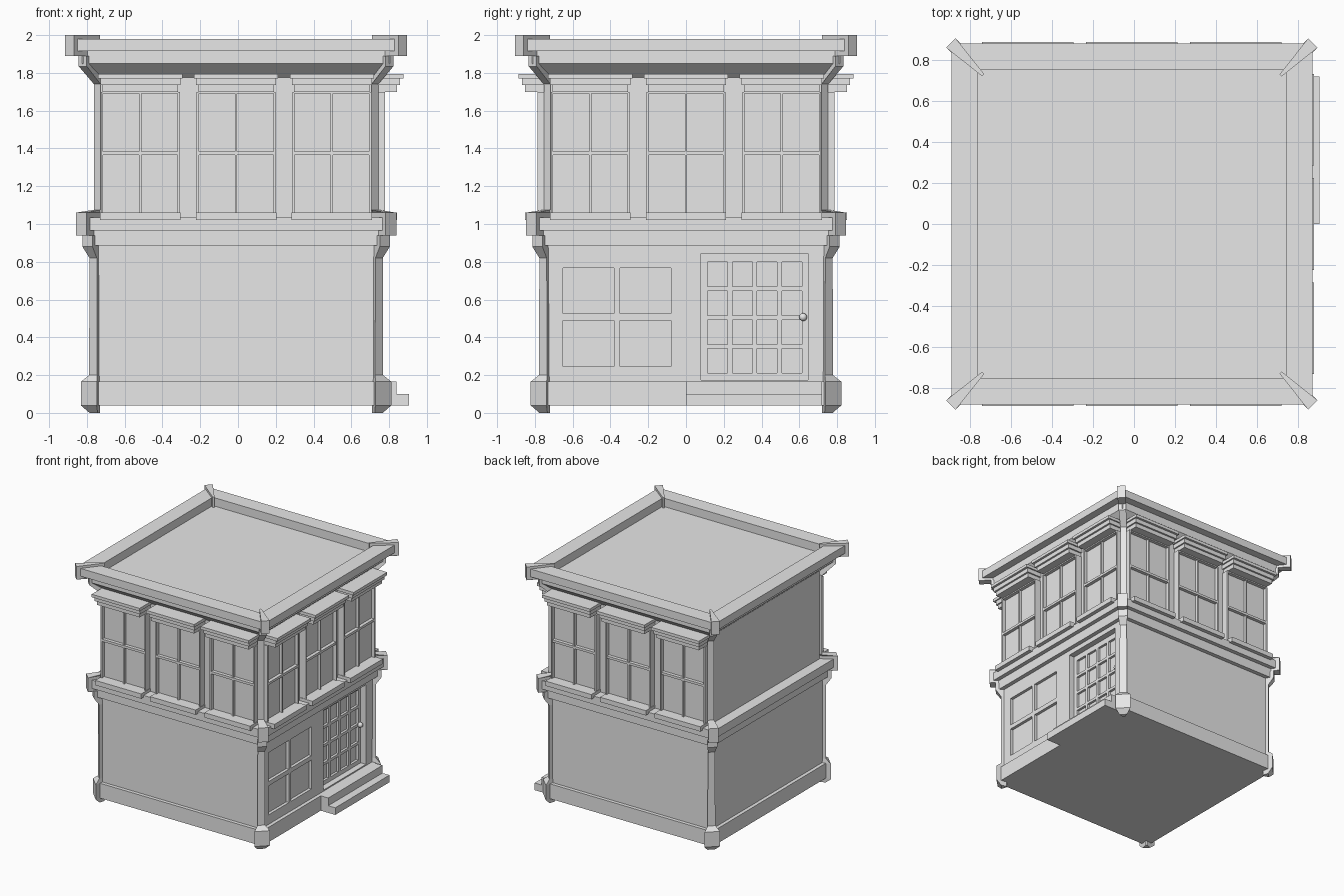
import bpy, bmesh, math
from mathutils import Matrix, Vector

cube = bpy.data.objects.get("Cube")
if cube:
    bpy.data.objects.remove(cube, do_unlink=True)

CENTRE = Vector((-0.01, 0, 0))
grey = bpy.data.materials.new("plain_grey")
grey.use_nodes = True
grey.diffuse_color = (0.8, 0.8, 0.8, 1)
grey.node_tree.nodes["Principled BSDF"].inputs["Base Color"].default_value = (0.8, 0.8, 0.8, 1)


def finish(bm, name, turn=0):
    """Turn a mesh by quarter turns and make it an object."""
    bmesh.ops.recalc_face_normals(bm, faces=bm.faces)
    bm.transform(Matrix.Translation(CENTRE) @ Matrix.Rotation(turn * math.pi / 2, 4, "Z"))
    mesh = bpy.data.meshes.new(name)
    bm.to_mesh(mesh)
    bm.free()
    mesh.materials.append(grey)
    obj = bpy.data.objects.new(name, mesh)
    bpy.context.collection.objects.link(obj)
    return obj


def box(bm, u0, u1, d0, d1, z0, z1):
    """Box on a facade: u along the wall, d outward from the centre."""
    verts = bmesh.ops.create_cube(bm, size=1)["verts"]
    for v in verts:
        v.co = Vector((u0 if v.co.x < 0 else u1,
                       -d0 if v.co.y > 0 else -d1,
                       z0 if v.co.z < 0 else z1))


def loft(bm, rings):
    """Skin four-cornered rings and cap both ends."""
    loops = [[bm.verts.new(p) for p in ring] for ring in rings]
    for a, b in zip(loops, loops[1:]):
        for i in range(4):
            j = (i + 1) % 4
            bm.faces.new((a[i], a[j], b[j], b[i]))
    bm.faces.new(loops[0])
    bm.faces.new(loops[-1])


def cut(target, bm, turn):
    """Carve boxes out of the target, then discard the cutter."""
    cutter = finish(bm, "cutter", turn)
    cutter.hide_render = True
    mod = target.modifiers.new("cut", "BOOLEAN")
    mod.operation = "DIFFERENCE"
    mod.solver = "EXACT"
    mod.object = cutter
    bpy.context.view_layer.objects.active = target
    bpy.ops.object.modifier_apply(modifier=mod.name)
    bpy.data.objects.remove(cutter, do_unlink=True)


# Walls, bands, cornice, parapet and sunken roof in one profile: half width, height
PROFILE = [(.78, .04), (.78, .165), (.75, .165), (.75, .885), (.785, .885), (.785, .965),
           (.82, .965), (.82, 1.035), (.73, 1.035), (.73, 1.775), (.815, 1.85),
           (.815, 1.915), (.88, 1.915), (.88, 1.98), (.75, 1.98), (.75, 1.91)]
bm = bmesh.new()
loft(bm, [[(-h, -h, z), (h, -h, z), (h, h, z), (-h, h, z)] for h, z in PROFILE])
building = finish(bm, "building_shell")

# Door recess, then the door panes and the shop window panes
bm = bmesh.new()
box(bm, .08, .645, .7, .9, .175, .845)
cut(building, bm, 1)
bm = bmesh.new()
for col in range(4):
    for row in range(4):
        u, z = .115 + .131 * col, .21 + .153 * row
        box(bm, u, u + .105, .68, .73, z, z + .13)
for u in (-.65, -.35):
    for z in (.245, .525):
        box(bm, u, u + .27, .725, .77, z, z + .243)
cut(building, bm, 1)

# Door knob
bm = bmesh.new()
bmesh.ops.create_uvsphere(bm, u_segments=16, v_segments=8, radius=.021,
                          matrix=Matrix.Translation((.62, -.715, .507)))
knob = finish(bm, "door_knob", 1)
for face in knob.data.polygons:
    face.use_smooth = True

# Entrance steps
bm = bmesh.new()
box(bm, 0, .72, .7, .915, .04, .1)
box(bm, 0, .72, .7, .85, .1, .165)
finish(bm, "entrance_steps", 1)

# Corner fins: height, diagonal reach, width of the outer face
FIN = [(0, .755, .06), (.04, .78, .12), (.165, .78, .12), (.2, .757, .06), (.82, .757, .055),
       (.88, .787, .075), (.94, .787, .075), (.94, .82, .08), (1.06, .82, .08),
       (1.075, .735, .05), (1.74, .735, .05), (1.835, .812, .06), (1.89, .812, .06),
       (1.89, .882, .065), (2, .882, .065)]
for turn in range(4):
    bm = bmesh.new()
    rings = []
    for z, reach, width in FIN:
        w, n = width / math.sqrt(8), .005
        rings.append([(.725 + n, .725 - n, z), (reach + w, reach - w, z),
                      (reach - w, reach + w, z), (.725 - n, .725 + n, z)])
    loft(bm, rings)
    finish(bm, "corner_fin", turn)


def sash_window(u, turn):
    """Upper window with frame, glazing bars, sill and stepped head."""
    bm = bmesh.new()
    box(bm, u - .2, u + .2, .72, .757, 1.05, 1.7)
    for side in (-1, 1):
        edge = u + side * .203
        box(bm, edge - .006, edge + .006, .72, .787, 1.05, 1.7)
    box(bm, u - .006, u + .006, .75, .78, 1.05, 1.7)
    box(bm, u - .2, u + .2, .75, .785, 1.365, 1.385)
    box(bm, u - .2, u + .2, .75, .785, 1.69, 1.705)
    finish(bm, "window_frame", turn)
    bm = bmesh.new()
    box(bm, u - .213, u + .213, .72, .853, 1.02, 1.06)
    finish(bm, "window_sill", turn)
    bm = bmesh.new()
    box(bm, u - .2, u + .2, .72, .853, 1.7, 1.735)
    box(bm, u - .212, u + .212, .72, .868, 1.735, 1.77)
    box(bm, u - .223, u + .223, .72, .887, 1.77, 1.795)
    finish(bm, "window_head", turn)


# Three windows on the front, right and back; the left wall is plain
for turn in range(3):
    for u in (-.507, 0, .507):
        sash_window(u, turn)
